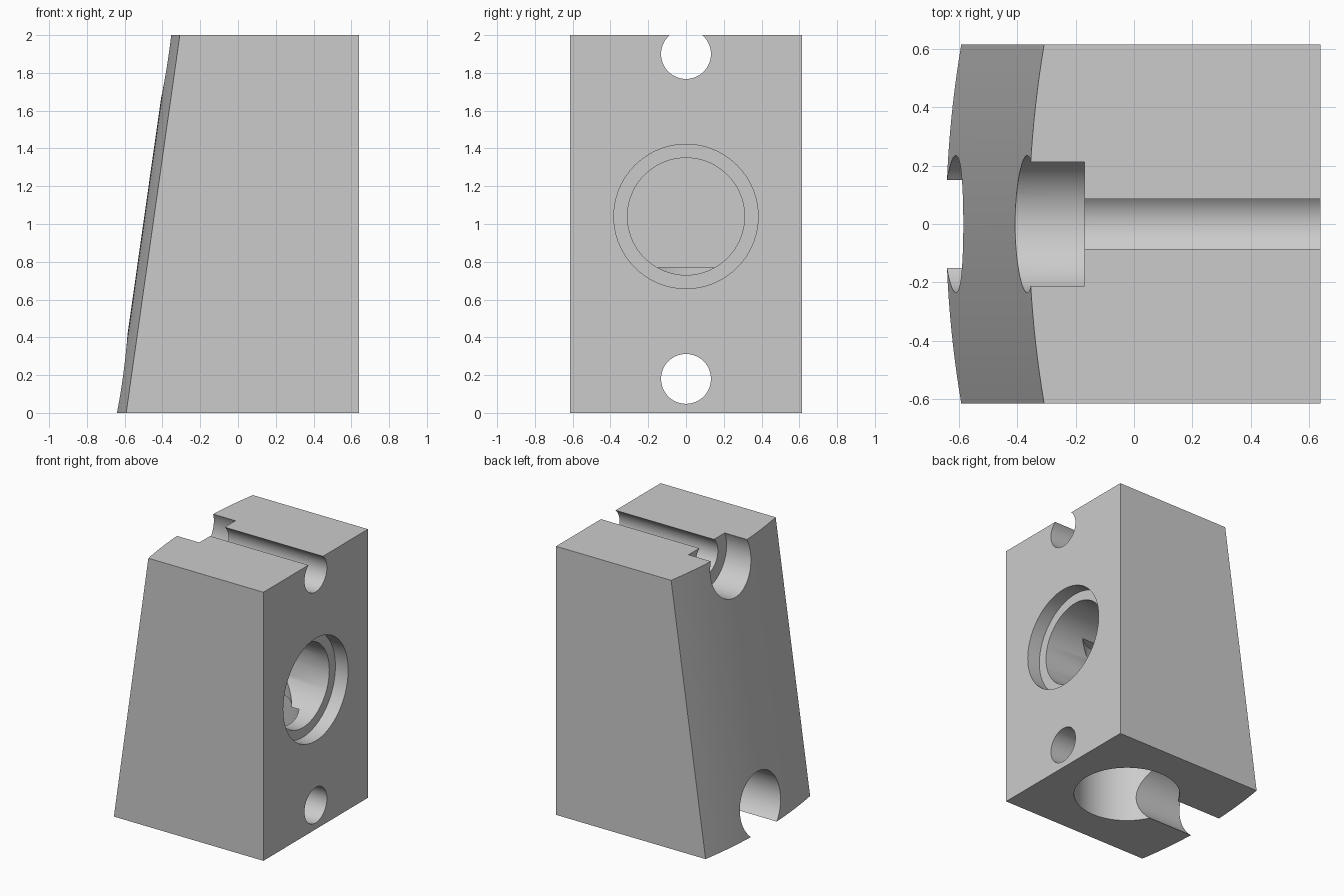
import bpy, bmesh, math
from mathutils import Matrix, Vector

cube = bpy.data.objects.get("Cube")
if cube:
    bpy.data.objects.remove(cube, do_unlink=True)

grey = bpy.data.materials.new("plain_grey")
grey.use_nodes = True
COLOUR = (0.6, 0.6, 0.6, 1)
grey.diffuse_color = COLOUR
grey.node_tree.nodes["Principled BSDF"].inputs["Base Color"].default_value = COLOUR

HALF_Y, RIGHT_X, HEIGHT = 0.615, 0.64, 2.0
CROWN, STEPS = 0.052, 24


def make_object(name, bm):
    mesh = bpy.data.meshes.new(name)
    bmesh.ops.recalc_face_normals(bm, faces=bm.faces)
    bm.to_mesh(mesh)
    bm.free()
    mesh.materials.append(grey)
    obj = bpy.data.objects.new(name, mesh)
    bpy.context.collection.objects.link(obj)
    return obj


def outline(bm, z, edge_x):
    """Plan of the block: flat on one side, gently crowned on the other."""
    pts = [(RIGHT_X, -HALF_Y), (RIGHT_X, HALF_Y)]
    for i in range(STEPS + 1):
        t = 1 - 2 * i / STEPS
        pts.append((edge_x - CROWN * (1 - t * t), t * HALF_Y))
    return [bm.verts.new((x, y, z)) for x, y in pts]


def cut_bore(block, radius, start, end):
    """Drill a round hole between two points."""
    a, b = Vector(start), Vector(end)
    axis = b - a
    turn = axis.to_track_quat('Z', 'Y').to_matrix().to_4x4()
    bm = bmesh.new()
    bmesh.ops.create_cone(bm, cap_ends=True, segments=72, radius1=radius,
                          radius2=radius, depth=axis.length,
                          matrix=Matrix.Translation((a + b) / 2) @ turn)
    cutter = make_object("bore_cutter", bm)
    cutter.hide_render = True
    mod = block.modifiers.new("bore", 'BOOLEAN')
    mod.operation, mod.solver, mod.object = 'DIFFERENCE', 'EXACT', cutter
    bpy.ops.object.modifier_apply(modifier=mod.name)
    bpy.data.objects.remove(cutter, do_unlink=True)


# Wedge block with a leaning, crowned side
bm = bmesh.new()
low, high = outline(bm, 0, -0.592), outline(bm, HEIGHT, -0.308)
bm.faces.new(low)
bm.faces.new(high)
for i in range(len(low)):
    j = (i + 1) % len(low)
    bm.faces.new((low[i], low[j], high[j], high[i]))
block = make_object("wedge_block", bm)
bpy.context.view_layer.objects.active = block
block.select_set(True)

# Bolt holes with counterbores on the leaning side
for z in (0.18, 1.9):
    cut_bore(block, 0.132, (-1, 0, z), (1, 0, z))
    cut_bore(block, 0.235, (-1, 0, z), (-0.17, 0, z))

# Side port with its shallow seat
PORT_Z, AXIS_X = 1.04, 0.064
cut_bore(block, 0.382, (1, 0, PORT_Z), (0.535, 0, PORT_Z))
cut_bore(block, 0.31, (1, 0, PORT_Z), (-0.25, 0, PORT_Z))

# Bottom port, wide below and narrower where it meets the side port
cut_bore(block, 0.366, (AXIS_X, 0, -0.5), (AXIS_X, 0, 0.77))
cut_bore(block, 0.308, (AXIS_X, 0, 0.5), (AXIS_X, 0, 1.26))

bpy.ops.object.shade_smooth_by_angle(angle=math.radians(30))
